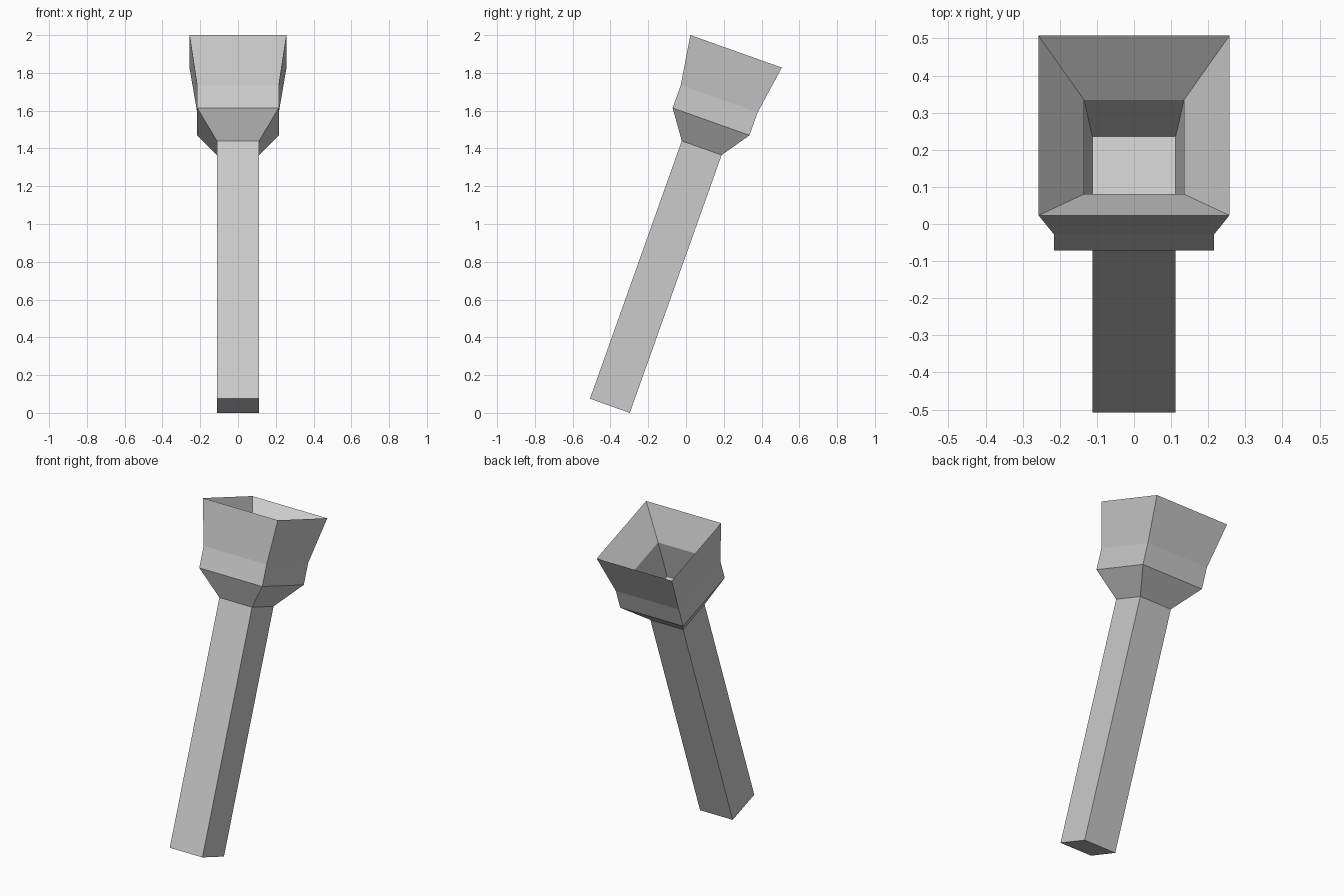
import bpy, bmesh, math
from mathutils import Matrix

if "Cube" in bpy.data.objects:
    bpy.data.objects.remove(bpy.data.objects["Cube"])

TILT = math.radians(19.6)
# Leans towards +y, with the lower edge of the base on the ground
PLACE = Matrix.Translation((0, -0.403, 0.0375)) @ Matrix.Rotation(-TILT, 4, 'X')


def square_loft(name, rings, cap_start=False, cap_end=False):
    """Loft square rings given as (distance along axis, half width)."""
    bm = bmesh.new()
    loops = [[bm.verts.new((x * h, y * h, s))
              for x, y in ((-1, -1), (1, -1), (1, 1), (-1, 1))]
             for s, h in rings]
    for a, b in zip(loops, loops[1:]):
        for i in range(4):
            j = (i + 1) % 4
            bm.faces.new((a[i], a[j], b[j], b[i]))
    if cap_start:
        bm.faces.new(loops[0][::-1])
    if cap_end:
        bm.faces.new(loops[-1])
    bm.transform(PLACE)
    mesh = bpy.data.meshes.new(name)
    bm.to_mesh(mesh)
    bm.free()
    obj = bpy.data.objects.new(name, mesh)
    bpy.context.collection.objects.link(obj)
    return obj


# Long square handle
square_loft("handle", [(0, 0.112), (1.449, 0.112)], cap_start=True)

# Flared head: outside up to the sharp rim, then down the hollow to its floor
square_loft("head", [(1.449, 0.112), (1.597, 0.216), (1.725, 0.216), (1.992, 0.257),
                     (1.82, 0.135), (1.588, 0.112)], cap_end=True)
